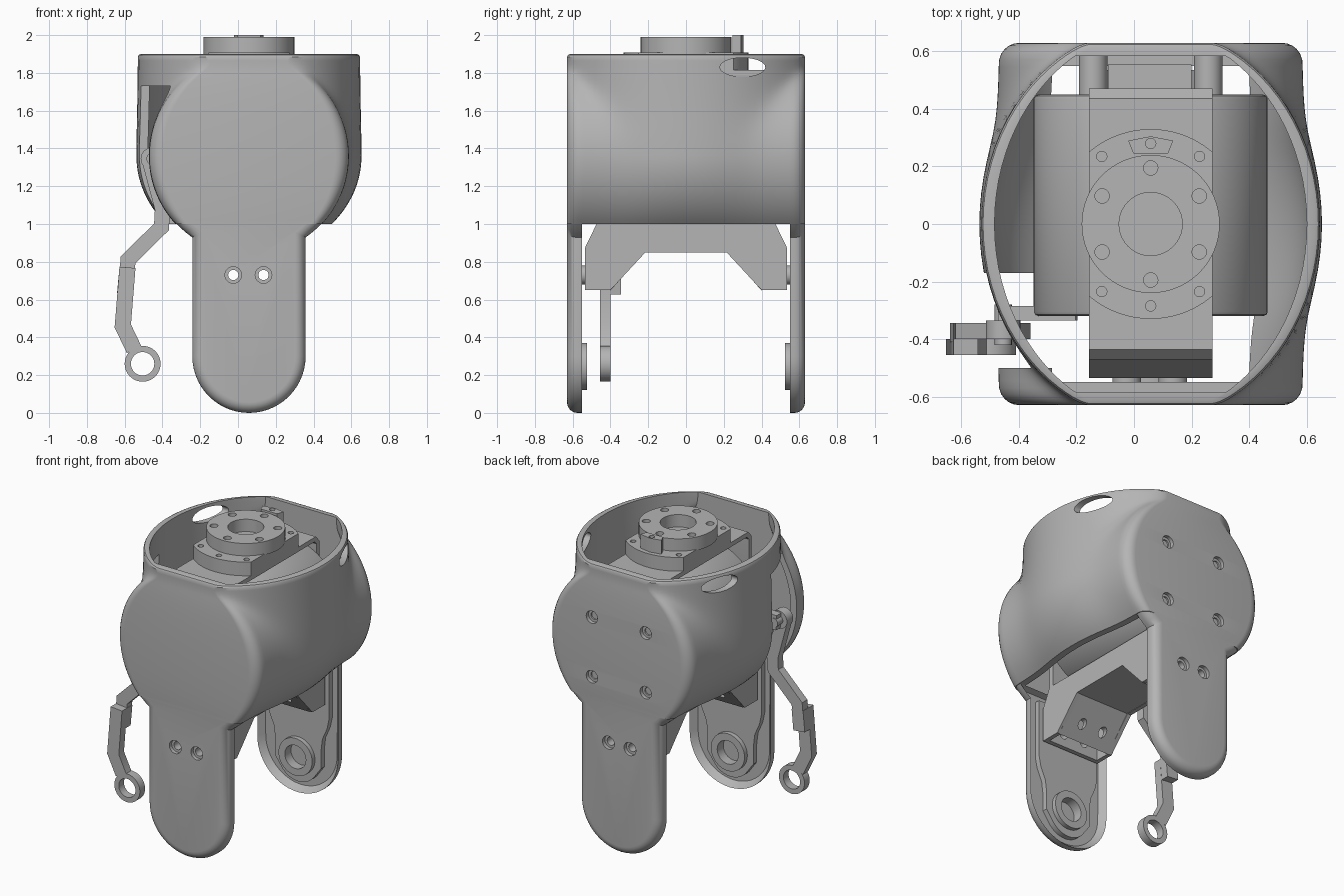
import bpy, bmesh, math
from mathutils import Vector, Matrix

if "Cube" in bpy.data.objects:
    bpy.data.objects.remove(bpy.data.objects["Cube"])

gray = bpy.data.materials.new("light gray")
gray.use_nodes = True
gray.diffuse_color = (0.46, 0.46, 0.46, 1)
gray.node_tree.nodes["Principled BSDF"].inputs["Base Color"].default_value = (0.46, 0.46, 0.46, 1)

CX, DEPTH, HUB_Z, HUB_R = 0.058, 0.63, 1.36, 0.525


def finish(name, bm):
    bmesh.ops.recalc_face_normals(bm, faces=bm.faces)
    mesh = bpy.data.meshes.new(name)
    bm.to_mesh(mesh)
    bm.free()
    mesh.materials.append(gray)
    obj = bpy.data.objects.new(name, mesh)
    bpy.context.collection.objects.link(obj)
    return obj


def place(axis, a, b, c):
    """Profile point (a, b) at distance c along the axis."""
    return {"x": (c, a, b), "y": (a, c, b), "z": (a, b, c)}[axis]


def prism_mesh(outline, axis, lo, hi):
    bm = bmesh.new()
    low = [bm.verts.new(place(axis, a, b, lo)) for a, b in outline]
    high = [bm.verts.new(place(axis, a, b, hi)) for a, b in outline]
    n = len(outline)
    bm.faces.new(low)
    bm.faces.new(high)
    for i in range(n):
        bm.faces.new((low[i], low[(i + 1) % n], high[(i + 1) % n], high[i]))
    bmesh.ops.recalc_face_normals(bm, faces=bm.faces)
    return bm


def prism(name, outline, axis, lo, hi):
    return finish(name, prism_mesh(outline, axis, lo, hi))


def circle(a, b, ra, rb=None, n=40):
    rb = rb or ra
    return [(a + ra * math.cos(i * math.tau / n), b + rb * math.sin(i * math.tau / n)) for i in range(n)]


def rect(a0, a1, b0, b1):
    return [(a0, b0), (a1, b0), (a1, b1), (a0, b1)]


def ribbon(path, width):
    """Outline of a bent strip with mitred corners."""
    pts = [Vector(p) for p in path]
    left, right = [], []
    for i, p in enumerate(pts):
        d0 = (p - pts[i - 1]).normalized() if i else (pts[1] - p).normalized()
        d1 = (pts[i + 1] - p).normalized() if i < len(pts) - 1 else d0
        n0, n1 = Vector((-d0.y, d0.x)), Vector((-d1.y, d1.x))
        m = (n0 + n1).normalized()
        off = m * (width / 2 / max(m.dot(n0), 0.4))
        left.append(tuple(p + off))
        right.append(tuple(p - off))
    return left + right[::-1]


def cut(obj, *shapes):
    for outline, axis, lo, hi in shapes:
        cutter = prism("cutter", outline, axis, lo, hi)
        cutter.hide_render = True
        mod = obj.modifiers.new("cut", "BOOLEAN")
        mod.operation, mod.solver, mod.object = "DIFFERENCE", "EXACT", cutter
        bpy.context.view_layer.objects.active = obj
        bpy.ops.object.modifier_apply(modifier=mod.name)
        bpy.data.objects.remove(cutter)


# Shell: a flattened barrel blended with a crosswise hub
def hub(z):
    return math.sqrt(max(HUB_R ** 2 - (z - HUB_Z) ** 2, 0))


def half_width(y, z, rounded):
    barrel = 0.587 * math.sqrt(1 - (y / 0.685) ** 2)
    if z < HUB_Z:
        barrel *= hub(z) / HUB_R
    w = (barrel + hub(z) + math.sqrt((barrel - hub(z)) ** 2 + 0.0025)) / 2
    r = 0.02 + 0.05 * hub(z) / HUB_R
    over = abs(y) - (DEPTH - r)
    if rounded and over > 0:
        w += math.sqrt(max(r * r - over * over, 0)) - r
    return w


def section(z, inset, rounded=True, n=36):
    side = []
    for i in range(n + 1):
        s = math.sin(math.pi * (i / n - 0.5))
        y_ref = s * (DEPTH if rounded else DEPTH - inset)
        side.append((half_width(y_ref, z, rounded) - inset, s * (DEPTH - inset)))
    return [(CX + w, y, z) for w, y in side] + [(CX - w, y, z) for w, y in reversed(side)]


levels = [1.0 + 0.885 * i / 44 for i in range(45)]
loops = [section(z, 0) for z in levels] + [section(1.895, 0.005), section(1.9, 0.016)]
loops += [section(z, 0.045, False) for z in [1.9] + levels[::-1]]
bm = bmesh.new()
rings = [[bm.verts.new(p) for p in loop] for loop in loops]
for a, b in zip(rings, rings[1:] + rings[:1]):
    for i in range(len(a)):
        j = (i + 1) % len(a)
        bm.faces.new((a[i], a[j], b[j], b[i]))
shell = finish("shell", bm)

screws = [(CX + sx * 0.2, 1.34 + sz * 0.2) for sx in (-1, 1) for sz in (-1, 1)]
cut(shell, (rect(-0.5, -0.17, 0.9, 1.73), "x", -0.8, -0.25),
    (circle(0.3, 1.83, 0.12, 0.05), "x", -0.8, 0.9))
for x, z in screws:
    cut(shell, (circle(x, z, 0.042, n=24), "y", 0.605, 0.7), (circle(x, z, 0.025, n=24), "y", 0.5, 0.7))
    prism("screw_post", circle(x, z, 0.05, n=24), "y", 0.45, 0.595)

# Leg plates with a rounded outer edge, recessed inside, with pad and bearing boss
leg_screws = [(-0.025, 0.73), (0.135, 0.73)]
through = [(circle(x, z, 0.027, n=24), "y", -0.8, 0.8) for x, z in leg_screws]
shoulder = [(0.3, 0.929)] + [(hub(z), z) for z in (0.95, 0.975, 1.0)]
bottom = [(0.3 * math.cos(a), 0.3 + 0.3 * math.sin(a))
          for a in (math.pi * (1 + i / 28) for i in range(29))]
leg_outline = [(CX + x, z) for x, z in bottom + shoulder + [(-x, z) for x, z in shoulder[::-1]]]
pad_half = [(0.15, 0.13), (0.17, 0.2), (0.17, 0.32), (0.18, 0.4), (0.215, 0.48), (0.23, 0.55), (0.23, 0.94)]
pad_curve = [(0.15 * math.cos(a), 0.22 + 0.15 * math.sin(a))
             for a in (math.pi * (1.17 + 0.66 * i / 12) for i in range(13))]
pad_outline = [(CX + x, z) for x, z in pad_curve + pad_half[1:] + [(-x, z) for x, z in pad_half[:0:-1]]]

for s, side in ((-1, "front"), (1, "back")):
    bm = prism_mesh(leg_outline, "y", s * 0.55, s * DEPTH)
    inner = [f for f in bm.faces if all(abs(v.co.y - s * 0.55) < 1e-4 for v in f.verts)]
    bmesh.ops.inset_region(bm, faces=inner, thickness=0.035, depth=-0.04)
    rim = [e for e in bm.edges if all(abs(v.co.y - s * DEPTH) < 1e-4 for v in e.verts)
           and min(v.co.z for v in e.verts) < 0.999]
    bmesh.ops.bevel(bm, geom=rim, offset=0.056, segments=6, profile=0.5, affect="EDGES")
    plate = finish(side + "_leg_plate", bm)
    bores = [(circle(x, z, 0.044, n=24), "y", *sorted((s * 0.605, s * 0.7))) for x, z in leg_screws]
    cut(plate, *through, *bores)
    pad = prism(side + "_leg_pad", pad_outline, "y", s * 0.555, s * 0.592)
    boss = prism(side + "_bearing_boss", circle(CX, 0.245, 0.125), "y", s * 0.525, s * 0.591)
    hole = (circle(CX, 0.245, 0.078), "y", -0.8, 0.8)
    cut(pad, hole, *through)
    cut(boss, hole)
    for k, (x, z) in enumerate(leg_screws):
        tube = prism(side + "_screw_tube", circle(x, z, 0.05, n=24), "y", s * 0.515, s * 0.591)
        cut(tube, through[k])

# Motor body and the folded bracket around it
bm = prism_mesh(circle(CX, HUB_Z, 0.407, n=64), "y", -0.32, 0.45)
ends = [e for e in bm.edges if abs(e.verts[0].co.y - e.verts[1].co.y) < 1e-4]
bmesh.ops.bevel(bm, geom=ends, offset=0.015, segments=2, profile=0.5, affect="EDGES")
finish("motor_body", bm)
prism("motor_back_block", rect(-0.09, 0.2, 1.2, 1.66), "y", 0.44, 0.555)

strap_half = [(0.52, 0.65), (0.52, 0.87), (0.457, 1.0), (0.457, 1.77), (0.43, 1.8)]
strap = prism("bracket_strap", ribbon(strap_half + [(-y, z) for y, z in strap_half[::-1]], 0.03),
              "x", CX - 0.215, CX + 0.215)
cut(strap, *through)
web_half = [(0.41, 0.655), (0.225, 0.865)]
web = prism("bracket_web", ribbon(web_half + [(-y, z) for y, z in web_half[::-1]], 0.025),
            "x", CX - 0.2, CX + 0.2)
cut(web, *through)
cheek_half = [(0.215, 0.85), (0.4, 0.65), (0.53, 0.65), (0.53, 0.87), (0.465, 1.0)]
for s in (-1, 1):
    prism("bracket_cheek", cheek_half + [(-y, z) for y, z in cheek_half[::-1]],
          "x", CX + s * 0.187, CX + s * 0.215)

# Output flange and rotating horn on top
arc = math.acos(0.215 / 0.33)
flange_half = [(0.33 * math.cos(a), 0.33 * math.sin(a))
               for a in (arc + (math.pi - 2 * arc) * i / 24 for i in range(25))]
flange = prism("output_flange", [(CX + x, y) for x, y in flange_half] + [(CX - x, -y) for x, y in flange_half],
               "z", 1.81, 1.907)
flange_holes = [(sx * 0.17, sy * 0.235) for sx in (-1, 1) for sy in (-1, 1)] + [(0, -0.285)]
cut(flange, *[(circle(CX + x, y, 0.018, n=16), "z", 1.86, 2.1) for x, y in flange_holes])
horn = prism("output_horn", circle(CX, 0, 0.24, n=64), "z", 1.9, 1.99)
horn_holes = [(0.195 * math.sin(i * math.pi / 3), 0.195 * math.cos(i * math.pi / 3)) for i in range(6)]
cut(horn, (circle(CX, 0, 0.11), "z", 1.8, 2.1),
    *[(circle(CX + x, y, 0.025, n=20), "z", 1.95, 2.1) for x, y in horn_holes])
tab = prism("horn_stop", [(CX + x, y) for x, y in
                          ((-0.06, 0.245), (0.06, 0.245), (0.078, 0.29), (0, 0.305), (-0.078, 0.29))],
            "z", 1.9, 2.0)
cut(tab, (circle(CX, 0.28, 0.018, n=16), "z", 1.95, 2.1))

# Side linkage: offset lower and upper rods, end eye, pivot and drive arm
prism("lower_rod", ribbon([(-0.55, 0.335), (-0.61, 0.46), (-0.585, 0.77)], 0.085), "y", -0.455, -0.4)
eye = prism("rod_eye", circle(-0.505, 0.26, 0.095), "y", -0.455, -0.4)
cut(eye, (circle(-0.505, 0.26, 0.062), "y", -0.6, -0.3))
prism("rod_joint", ribbon([(-0.598, 0.63), (-0.585, 0.77)], 0.085), "y", -0.41, -0.345)
prism("upper_rod", ribbon([(-0.588, 0.73), (-0.582, 0.81), (-0.405, 0.985), (-0.4, 1.08), (-0.47, 1.34)], 0.08),
      "y", -0.4, -0.345)
prism("rod_pivot", circle(-0.455, 1.345, 0.06, n=28), "y", -0.4, -0.335)
prism("pivot_pin", circle(-0.455, 1.345, 0.03, n=20), "y", -0.42, -0.28)
prism("drive_arm", ribbon([(-0.47, 1.345), (-0.2, 1.36)], 0.1), "y", -0.335, -0.285)

# Smooth round parts, keep creases sharp
for obj in bpy.context.scene.objects:
    obj.select_set(obj.type == "MESH")
bpy.context.view_layer.objects.active = shell
bpy.ops.object.shade_smooth_by_angle(angle=math.radians(32))
